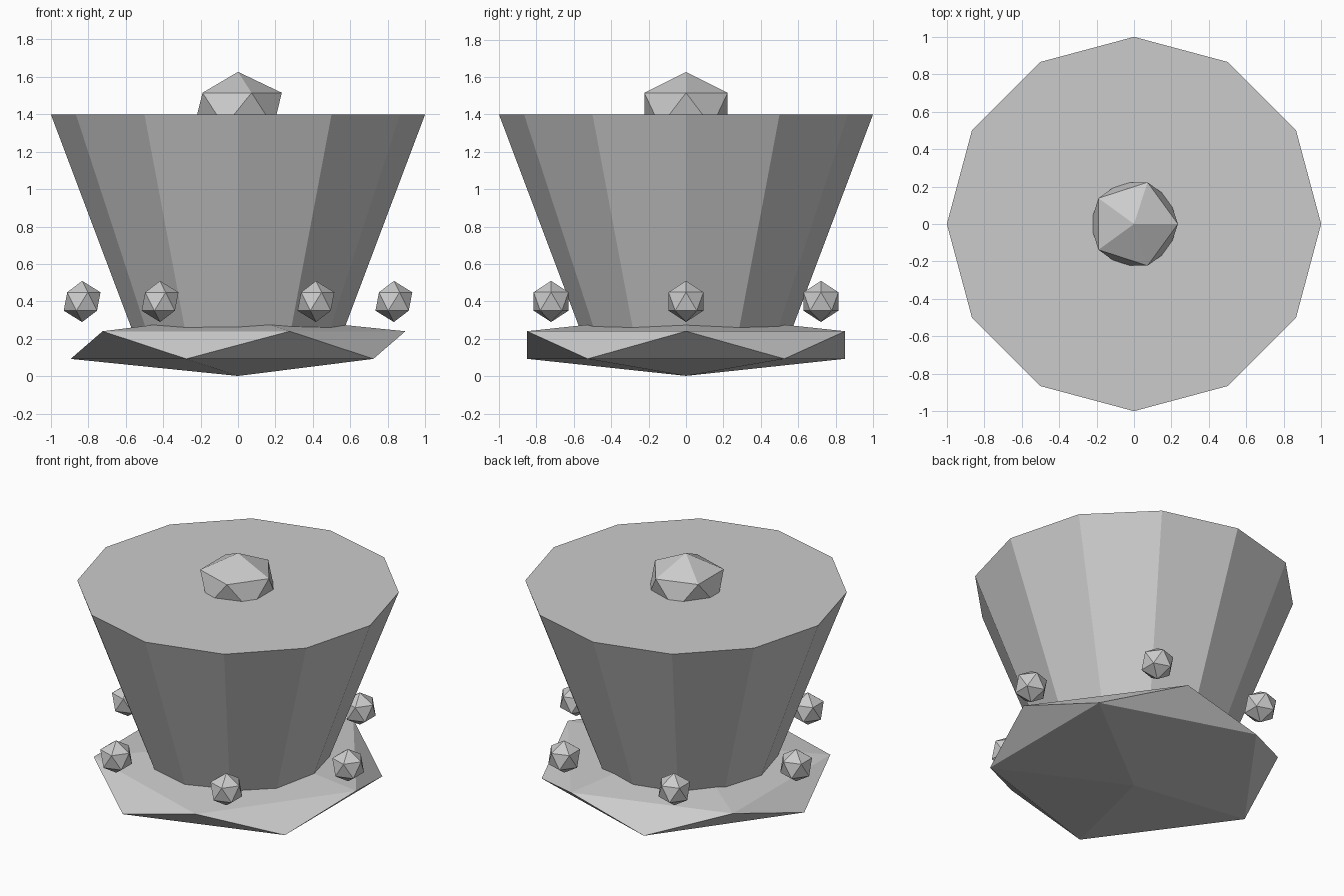
import bpy
from math import cos, sin, pi

if "Cube" in bpy.data.objects:
    bpy.data.objects.remove(bpy.data.objects["Cube"])


def gem(name, loc, scale):
    """Low-poly 20-sided gem (icosahedron) stretched to size."""
    bpy.ops.mesh.primitive_ico_sphere_add(subdivisions=1, radius=1, location=loc)
    ob = bpy.context.object
    ob.name = name
    ob.scale = scale
    bpy.ops.object.transform_apply(location=False, rotation=False, scale=True)
    return ob


# Flattened faceted base
gem("base", (0, 0, 0.167), (1, 1, 0.165))

# Twelve-sided flared body, sunk slightly into the base
z0, z1, slope = 0.2, 1.4, 0.377
bpy.ops.mesh.primitive_cone_add(vertices=12, radius1=1 - slope * (z1 - z0), radius2=1,
                                depth=z1 - z0, location=(0, 0, (z0 + z1) / 2))
bpy.context.object.name = "flared_body"

# Knob on the flat top
gem("top_knob", (0, 0, 1.425), (0.262, 0.262, 0.202))

# Ring of six small beads around the foot of the body
for i in range(6):
    a = i * pi / 3
    gem(f"bead_{i + 1}", (0.833 * cos(a), 0.833 * sin(a), 0.4), (0.11, 0.11, 0.11))
